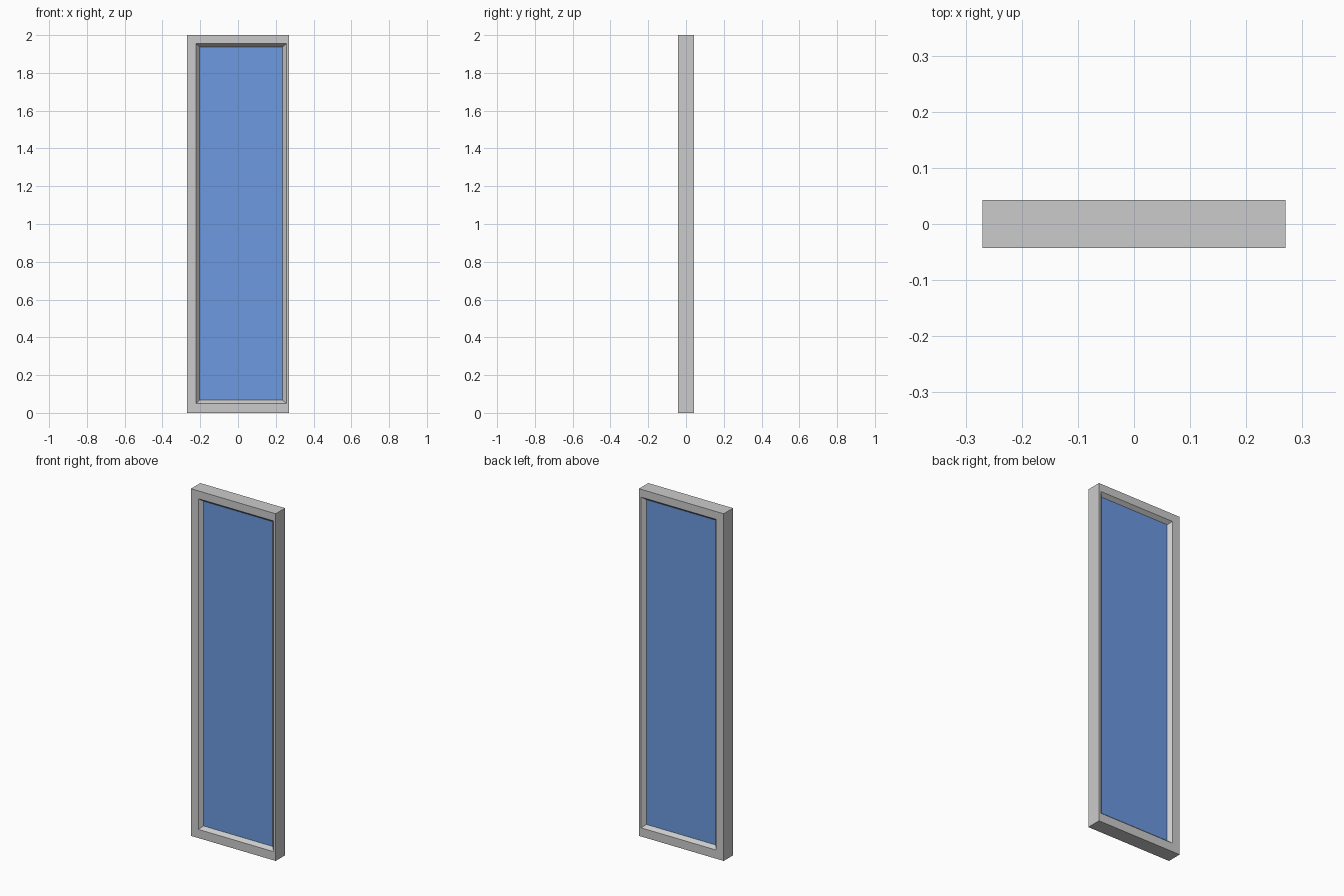
import bpy, bmesh

if "Cube" in bpy.data.objects:
    bpy.data.objects.remove(bpy.data.objects["Cube"])


def material(name, color):
    mat = bpy.data.materials.new(name)
    mat.diffuse_color = color
    mat.use_nodes = True
    mat.node_tree.nodes["Principled BSDF"].inputs["Base Color"].default_value = mat.diffuse_color
    return mat


def add_object(name, bm, mat=None):
    bmesh.ops.recalc_face_normals(bm, faces=bm.faces)
    mesh = bpy.data.meshes.new(name)
    bm.to_mesh(mesh)
    bm.free()
    obj = bpy.data.objects.new(name, mesh)
    bpy.context.collection.objects.link(obj)
    if mat:
        mesh.materials.append(mat)
    return obj


# Rectangles as (x0, x1, z0, z1): the opening sits off-centre in the frame
OUTER = (-0.27, 0.27, 0.0, 2.0)
OPENING = (-0.222, 0.257, 0.05, 1.955)
PANE = (-0.204, 0.236, 0.067, 1.938)
HALF_DEPTH = 0.0425
PANE_Y = 0.022


def rect_loop(bm, rect, y):
    x0, x1, z0, z1 = rect
    return [bm.verts.new((x, y, z))
            for x, z in ((x0, z0), (x1, z0), (x1, z1), (x0, z1))]


# Frame: closed ring with splayed reveals on both faces
bm = bmesh.new()
section = [(OUTER, -HALF_DEPTH), (OPENING, -HALF_DEPTH), (PANE, -PANE_Y),
           (PANE, PANE_Y), (OPENING, HALF_DEPTH), (OUTER, HALF_DEPTH)]
loops = [rect_loop(bm, rect, y) for rect, y in section]
for a, b in zip(loops, loops[1:] + loops[:1]):
    for i in range(4):
        j = (i + 1) % 4
        bm.faces.new((a[i], a[j], b[j], b[i]))
add_object("window_frame", bm)

# Glass pane: a slab filling the frame between the reveals
bm = bmesh.new()
front = rect_loop(bm, PANE, -PANE_Y)
back = rect_loop(bm, PANE, PANE_Y)
bm.faces.new(front)
bm.faces.new(back)
for i in range(4):
    j = (i + 1) % 4
    bm.faces.new((front[i], front[j], back[j], back[i]))
add_object("glass_pane", bm, material("blue_glass", (0.15, 0.32, 0.75, 1.0)))
